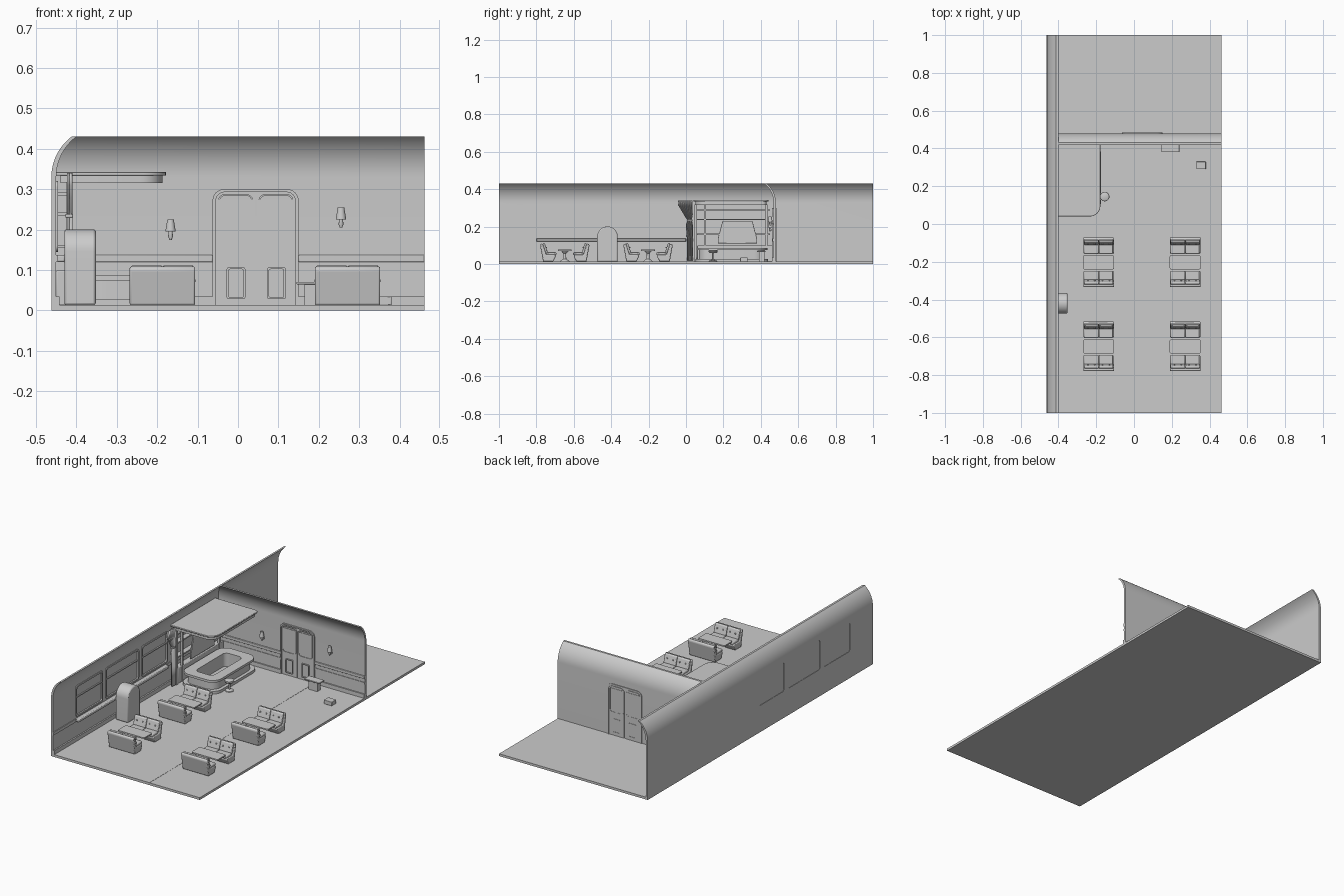
import bpy, math
from math import sin, cos, pi, radians

if "Cube" in bpy.data.objects:
    bpy.data.objects.remove(bpy.data.objects["Cube"])

F = 0.013          # floor top
W = 0.462          # half width


def make(name, verts, faces, bevel=0, segs=2):
    me = bpy.data.meshes.new(name)
    me.from_pydata(verts, [], faces)
    import bmesh
    bm = bmesh.new()
    bm.from_mesh(me)
    bmesh.ops.recalc_face_normals(bm, faces=bm.faces)
    bm.to_mesh(me)
    bm.free()
    ob = bpy.data.objects.new(name, me)
    bpy.context.collection.objects.link(ob)
    if bevel:
        m = ob.modifiers.new("bevel", 'BEVEL')
        m.width, m.segments, m.limit_method = bevel, segs, 'ANGLE'
        m.angle_limit = radians(35)
    return ob


def place(p, t, axis):
    return {'x': (t, p[0], p[1]), 'y': (p[0], t, p[1]), 'z': (p[0], p[1], t)}[axis]


def prism(name, pts, axis, a, b, bevel=0):
    n = len(pts)
    v = [place(p, t, axis) for t in (a, b) for p in pts]
    f = [list(range(n)), list(range(n, 2 * n))]
    f += [(i, (i + 1) % n, n + (i + 1) % n, n + i) for i in range(n)]
    return make(name, v, f, bevel)


def ring(name, outer, inner, axis, a, b):
    n = len(outer)
    v = [place(p, t, axis) for l, t in ((outer, a), (inner, a), (inner, b), (outer, b)) for p in l]
    f = [(k * n + i, k * n + (i + 1) % n, (k + 1) % 4 * n + (i + 1) % n, (k + 1) % 4 * n + i)
         for k in range(4) for i in range(n)]
    return make(name, v, f)


def rrect(x0, y0, x1, y1, r, n=6):
    """Rounded rectangle; r is one radius or four (low-left, low-right, top-right, top-left)."""
    rs = r if isinstance(r, (tuple, list)) else [r] * 4
    out = []
    for k, (cx, cy, sx, sy) in enumerate(((x0, y0, 1, 1), (x1, y0, -1, 1), (x1, y1, -1, -1), (x0, y1, 1, -1))):
        q = rs[k]
        for i in range(n + 1):
            t = pi + k * pi / 2 + i * pi / 2 / n
            out.append((cx + sx * q + q * cos(t), cy + sy * q + q * sin(t)))
    return out


def box(name, x0, x1, y0, y1, z0, z1, bevel=0):
    return prism(name, [(x0, y0), (x1, y0), (x1, y1), (x0, y1)], 'z', z0, z1, bevel)


def lathe(name, prof, x, y, n=24):
    v = [(x + r * cos(2 * pi * i / n), y + r * sin(2 * pi * i / n), z) for r, z in prof for i in range(n)]
    m = len(prof)
    f = [(k * n + i, k * n + (i + 1) % n, (k + 1) * n + (i + 1) % n, (k + 1) * n + i)
         for k in range(m - 1) for i in range(n)]
    f += [list(range(n)), list(range((m - 1) * n, m * n))]
    return make(name, v, f)


def cove(base, top, n=12, r=0.125, z=0.33):
    """Vertical wall line that curls inward at the top: (inward offset, height)."""
    return [(base, F * 0.5)] + [(base + r * (1 - cos(t)), z + (top - z) * sin(t) / sin(radians(53)))
                                for t in (radians(53) * i / n for i in range(n + 1))]


# Floor and carpet runner
box("floor", -W, W, -1, 1, 0, F)
box("carpet_runner", -0.06, 0.15, -1, 0.465, F, F + 0.001)

# Side wall with curled top and window openings
outer, inner = cove(0, 0.43), cove(0.012, 0.43)
side = prism("side_wall", [(o - W, z) for o, z in outer] + [(o - W, z) for o, z in reversed(inner)], 'y', -1, 1)
windows = [(-0.795, -0.565), (-0.53, -0.245), (-0.21, 0.01)]
for a, b in windows:
    hole = rrect(a, 0.15, b, 0.315, 0.012)
    cut = prism("window_cutter", hole, 'x', -0.5, -0.43)
    cut.hide_render = True
    cut.hide_set(True)
    m = side.modifiers.new("window", 'BOOLEAN')
    m.object, m.operation, m.solver = cut, 'DIFFERENCE', 'EXACT'
    prism("window_glass", hole, 'x', -W + 0.002, -W + 0.008)
    ring("window_frame", rrect(a - 0.005, 0.145, b + 0.005, 0.32, 0.015),
         rrect(a + 0.004, 0.154, b - 0.004, 0.311, 0.01), 'x', -W + 0.004, -W + 0.016)
    box("window_bar", -W + 0.006, -W + 0.015, a, b, 0.252, 0.258)

# Cross wall, mitred against the side wall curve
loop = [(0.48 - o, z, o) for o, z in outer] + [(0.48 - o, z, o - 0.012) for o, z in reversed(inner)]
n = len(loop)
v = [(-W + 0.006 + k, y, z) for y, z, k in loop] + [(W, y, z) for y, z, k in loop]
make("cross_wall", v, [list(range(n)), list(range(n, 2 * n))] +
     [(i, (i + 1) % n, n + (i + 1) % n, n + i) for i in range(n)])

# Rails and skirting
for x0, x1 in ((-0.45, -0.063), (0.15, W)):
    box("dado_rail", x0, x1, 0.462, 0.469, 0.12, 0.137, 0.002)
    box("lower_rail", x0, x1, 0.465, 0.469, 0.09, 0.1)
    box("skirting", x0, x1, 0.461, 0.469, F, 0.035)
box("side_skirting", -0.452, -0.442, -1, 0.468, F, 0.035)
box("side_rail", -0.452, -0.446, -1, 0.468, 0.12, 0.137)
box("window_ledge", -0.452, -0.428, -0.8, 0.0, 0.12, 0.137, 0.004)

# Double door, visible on both sides of the cross wall
top = (0.001, 0.001, 0.028, 0.028)
ring("door_frame", rrect(-0.063, F, 0.15, 0.3, top), rrect(-0.055, F, 0.142, 0.293, (0.001, 0.001, 0.022, 0.022)),
     'y', 0.461, 0.484)
for c, s in ((-0.006, -1), (0.094, 1)):
    box("door_leaf", c - 0.047, c + 0.047, 0.465, 0.482, F, 0.275)
    ring("door_window_trim", rrect(c - 0.043, 0.14, c + 0.043, 0.288, 0.016),
         rrect(c - 0.039, 0.144, c + 0.039, 0.284, 0.013), 'y', 0.462, 0.483)
    px = c + 0.001
    ring("door_panel_trim", rrect(px - 0.023, 0.028, px + 0.023, 0.107, 0.005),
         rrect(px - 0.018, 0.033, px + 0.018, 0.102, 0.003), 'y', 0.459, 0.484)

# Wall lamps
for x, z in ((-0.167, 0.175), (0.255, 0.205)):
    lathe("lamp_shade", [(0.013, z + 0.02), (0.008, z + 0.05)], x, 0.45)
    lathe("lamp_stem", [(0.003, z), (0.006, z + 0.008), (0.005, z + 0.02)], x, 0.45, 12)
    box("lamp_bracket", x - 0.004, x + 0.004, 0.45, 0.47, z + 0.004, z + 0.012)

# Bar canopy
corner = (0.004, 0.055, 0.02, 0.004)
prism("canopy_top", rrect(-0.45, 0.04, -0.178, 0.44, corner), 'z', 0.334, 0.343, 0.002)
prism("canopy_fascia", rrect(-0.44, 0.05, -0.187, 0.43, corner), 'z', 0.316, 0.334)

# Ring-shaped bar counter on a body with a foot step
for name, e, z0, z1 in (("counter_step", -0.004, F, 0.028), ("counter_body", 0.014, 0.028, 0.074),
                        ("counter_top", 0.0, 0.074, 0.087)):
    ring(name, rrect(-0.4 + e, 0.055 + e, -0.18 - e, 0.435 - e, 0.055),
         rrect(-0.345, 0.11, -0.235, 0.38, 0.025), 'z', z0, z1)

# Back bar with shelves, posts and mirror
box("back_cabinet", -0.45, -0.415, 0.06, 0.465, F, 0.1, 0.003)
for z in (0.155, 0.235, 0.285):
    box("bar_shelf", -0.45, -0.42, 0.06, 0.45, z, z + 0.007)
for y in (0.045, 0.095, 0.425):
    box("bar_post", -0.425, -0.413, y, y + 0.012, F, 0.318)
prism("bar_mirror", [(0.17, 0.11), (0.38, 0.11), (0.38, 0.135), (0.355, 0.23), (0.195, 0.23), (0.17, 0.135)],
      'x', -0.42, -0.412, 0.002)

# Gathered curtain beside the bar
rows = [(0.34, -0.04, 0.035), (0.31, -0.036, 0.035), (0.28, -0.018, 0.034), (0.25, 0.0, 0.033),
        (0.235, 0.012, 0.03), (0.21, 0.002, 0.036), (0.13, 0.008, 0.036), (0.02, 0.008, 0.036)]
c = 28
v = [(-0.418 + 0.005 * sin(j * pi / 2), a + (b - a) * j / c, z) for z, a, b in rows for j in range(c + 1)]
cur = make("curtain", v, [(i * (c + 1) + j, i * (c + 1) + j + 1, (i + 1) * (c + 1) + j + 1, (i + 1) * (c + 1) + j)
                          for i in range(len(rows) - 1) for j in range(c)])
cur.modifiers.new("thick", 'SOLIDIFY').thickness = 0.003
box("curtain_tie", -0.427, -0.408, 0.008, 0.034, 0.23, 0.239, 0.002)

# Bar stool
lathe("stool", [(0.022, F), (0.021, 0.017), (0.005, 0.022), (0.005, 0.058), (0.02, 0.06),
                (0.025, 0.066), (0.024, 0.073), (0.018, 0.076)], -0.155, 0.145)

# Arched cabinet against the side wall
arch = [(-0.475, F), (-0.365, F)] + [(-0.42 + 0.055 * cos(t), 0.146 + 0.055 * sin(t))
                                     for t in (pi * i / 20 for i in range(21))]
prism("arched_cabinet", arch, 'x', -0.43, -0.352, 0.006)

# Side table and small box near the door
box("side_table_top", 0.145, 0.24, 0.38, 0.425, 0.064, 0.071, 0.002)
box("side_table_base", 0.165, 0.22, 0.39, 0.42, F, 0.064)
box("small_box", 0.33, 0.38, 0.29, 0.33, F, 0.035, 0.002)

# Dining booths: two facing benches and a table
shell = [(0.062, F), (0.116, F), (0.132, 0.1), (0.128, 0.108), (0.118, 0.109), (0.1, 0.05), (0.05, 0.05), (0.047, 0.042)]
back = [(0.091, 0.062), (0.1, 0.05), (0.119, 0.106), (0.113, 0.113), (0.105, 0.108)]
for cx in (-0.187, 0.271):
    for cy in (-0.203, -0.648):
        for s in (-1, 1):
            ys = lambda pts: [(cy + s * d, z) for d, z in pts]
            prism("bench_shell", ys(shell), 'x', cx - 0.081, cx + 0.081, 0.006)
            for k in (-1, 1):
                a, b = sorted((cx + k * 0.001, cx + k * 0.077))
                y0, y1 = sorted((cy + s * 0.045, cy + s * 0.1))
                box("seat_cushion", a, b, y0, y1, 0.047, 0.063, 0.005)
                prism("back_cushion", ys(back), 'x', a, b, 0.004)
                for q in (-0.018, 0.018):
                    x = (a + b) / 2 + q
                    box("cushion_button", x - 0.003, x + 0.003, *sorted((cy + s * 0.094, cy + s * 0.102)),
                        0.085, 0.091, 0.001)
        prism("table_top", rrect(cx - 0.082, cy - 0.037, cx + 0.082, cy + 0.037, 0.008), 'z', 0.07, 0.077)
        lathe("table_leg", [(0.026, F), (0.022, 0.018), (0.008, 0.028), (0.007, 0.055), (0.02, 0.07)], cx, cy)

# Smooth shading with sharp edges kept
for ob in bpy.context.scene.objects:
    if not ob.hide_render:
        ob.select_set(True)
        bpy.context.view_layer.objects.active = ob
bpy.ops.object.shade_smooth_by_angle(angle=radians(30))
